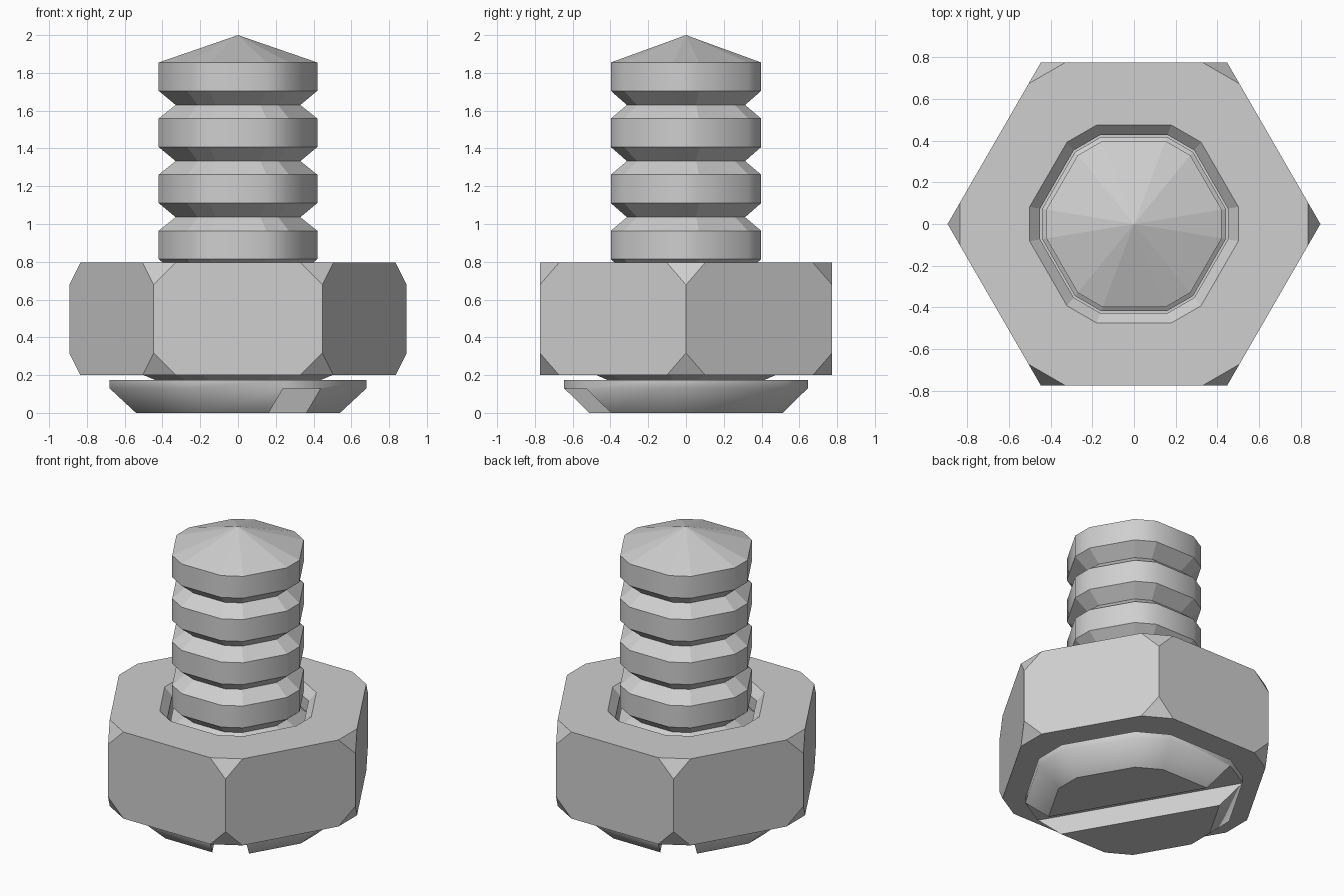
import bpy, bmesh, math
from mathutils import Vector, Matrix

if "Cube" in bpy.data.objects:
    bpy.data.objects.remove(bpy.data.objects["Cube"])

steel = bpy.data.materials.new("steel_grey")
steel.use_nodes = True
GREY = (0.62, 0.62, 0.62, 1)
steel.diffuse_color = GREY
steel.node_tree.nodes["Principled BSDF"].inputs["Base Color"].default_value = GREY

CUT = 0.173  # share of a hexagon edge removed at each corner


def hex_corners(radius, z):
    return [Vector((radius * math.cos(i * math.pi / 3), radius * math.sin(i * math.pi / 3), z))
            for i in range(6)]


def cut_hexagon(half_width, z):
    """Twelve points of a hexagon with its corners cut off."""
    corners = hex_corners(half_width / (1 - CUT / 2), z)
    points = []
    for i, c in enumerate(corners):
        points += [c.lerp(corners[i - 1], CUT), c.lerp(corners[(i + 1) % 6], CUT)]
    return points


def make_object(name, bm):
    bmesh.ops.recalc_face_normals(bm, faces=bm.faces)
    mesh = bpy.data.meshes.new(name)
    bm.to_mesh(mesh)
    bm.free()
    mesh.materials.append(steel)
    obj = bpy.data.objects.new(name, mesh)
    bpy.context.collection.objects.link(obj)
    return obj


def stack(name, profile, smooth_band=lambda a, b: False):
    """Closed solid from (half width, height) sections; zero width is a point."""
    bm = bmesh.new()
    rings = []
    for width, z in profile:
        pts = cut_hexagon(width, z) if width else [Vector((0, 0, z))]
        rings.append([bm.verts.new(p) for p in pts])
    for k in range(len(rings) - 1):
        low, high = rings[k], rings[k + 1]
        for i in range(12):
            j = (i + 1) % 12
            top = [high[j], high[i]] if len(high) > 1 else [high[0]]
            face = bm.faces.new([low[i], low[j]] + top)
            face.smooth = smooth_band(profile[k], profile[k + 1])
    for ring in (rings[0], rings[-1]):
        if len(ring) > 1:
            bm.faces.new(ring)
    return make_object(name, bm)


def cut(obj, cutter):
    cutter.hide_render = True
    cutter.hide_set(True)
    mod = obj.modifiers.new("cut", 'BOOLEAN')
    mod.operation = 'DIFFERENCE'
    mod.solver = 'EXACT'
    mod.object = cutter


# Threaded shank: plain base, four grooved ridges, pointed tip
shank_profile = [(0.44, 0.19), (0.44, 0.667)]
for k in range(4):
    base = 0.667 + 0.297 * k
    shank_profile += [(0.33, base + 0.072), (0.42, base + 0.298), (0.42, base + 0.446)]
    # lower slope of the groove meets the ridge above it
    shank_profile[-2] = (0.42, base + 0.147)
    shank_profile[-1] = (0.42, base + 0.297)
shank_profile.append((0, 2.0))
stack("threaded_shank", shank_profile, lambda a, b: a[0] == b[0])

# Bolt head with a tapered underside and a short flared collar
head = stack("bolt_head",
             [(0.54, 0), (0.68, 0.13), (0.68, 0.175), (0.44, 0.175), (0.5, 0.2)],
             lambda a, b: b[0] == 0.68)

# Driver slot across the head
bm = bmesh.new()
bmesh.ops.create_cube(bm, size=1, matrix=Matrix.Rotation(math.radians(-60), 4, 'Z')
                      @ Matrix.Translation((0, 0, 0.03))
                      @ Matrix.Diagonal((2, 0.23, 0.2, 1)))
cut(head, make_object("slot_cutter", bm))

# Hexagonal nut with clipped corners
bm = bmesh.new()
bottom, top = [[bm.verts.new(p) for p in hex_corners(0.893, z)] for z in (0.2, 0.795)]
bm.faces.new(bottom)
bm.faces.new(top)
for i in range(6):
    j = (i + 1) % 6
    bm.faces.new((bottom[i], bottom[j], top[j], top[i]))
bmesh.ops.recalc_face_normals(bm, faces=bm.faces)
bmesh.ops.bevel(bm, geom=bm.verts[:], offset=0.117, segments=1, affect='VERTICES')
nut = make_object("hex_nut", bm)

# Countersunk bore through the nut
cut(nut, stack("bore_cutter", [(0.45, 0.1), (0.45, 0.745), (0.5, 0.795), (0.5, 0.9)]))
